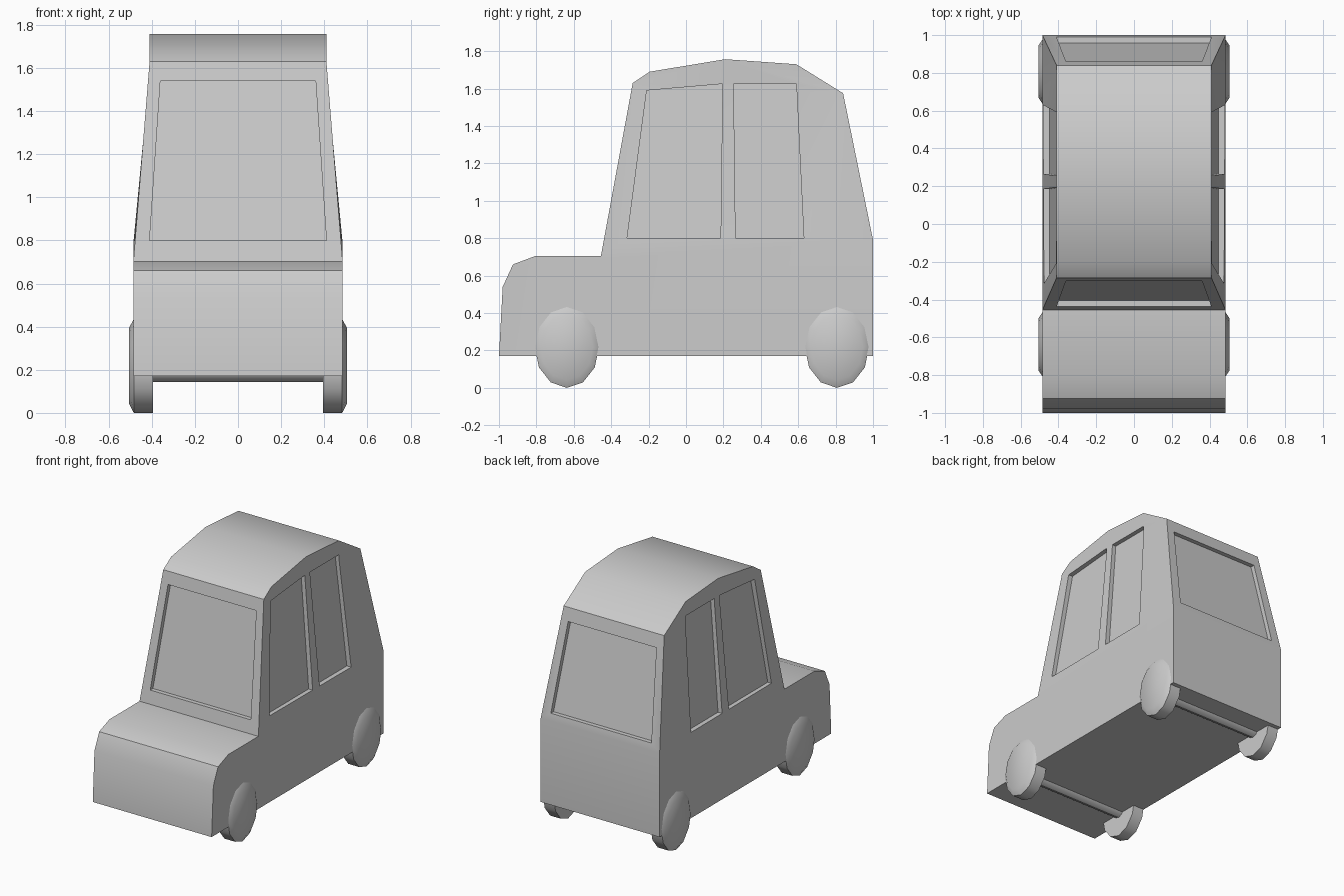
import bpy, bmesh
from math import sin, cos, pi, radians

if "Cube" in bpy.data.objects:
    bpy.data.objects.remove(bpy.data.objects["Cube"])


def make_object(name, verts, faces):
    mesh = bpy.data.meshes.new(name)
    mesh.from_pydata(verts, [], faces)
    bm = bmesh.new()
    bm.from_mesh(mesh)
    bmesh.ops.recalc_face_normals(bm, faces=bm.faces)
    bm.to_mesh(mesh)
    bm.free()
    obj = bpy.data.objects.new(name, mesh)
    bpy.context.collection.objects.link(obj)
    return obj


def smooth(obj, degrees):
    bpy.ops.object.select_all(action='DESELECT')
    obj.select_set(True)
    bpy.context.view_layer.objects.active = obj
    bpy.ops.object.shade_smooth_by_angle(angle=radians(degrees))


def loft(name, rings):
    """Closed solid through a list of equally long rings."""
    n = len(rings[0])
    verts = [v for ring in rings for v in ring]
    faces = [tuple(range(n)), tuple(range(len(verts) - n, len(verts)))]
    for k in range(len(rings) - 1):
        for i in range(n):
            j = (i + 1) % n
            faces.append((k * n + i, k * n + j, (k + 1) * n + j, (k + 1) * n + i))
    return make_object(name, verts, faces)


def ellipse_ring(x, y, z, ry, rz):
    return [(x, y + ry * sin(i * pi / 6), z - rz * cos(i * pi / 6)) for i in range(12)]


# Body: side profile (y, z), narrower at the roof
LOW, TOP = 0.485, 0.41
profile = [(-1, .17), (-.98, .54), (-.925, .66), (-.805, .705), (-.455, .705),
           (-.285, 1.63), (-.195, 1.69), (.21, 1.757), (.59, 1.73), (.84, 1.575),
           (1, .79), (1, .17)]
n = len(profile)
verts = [(s * (TOP if z > 1 else LOW), y, z) for s in (-1, 1) for y, z in profile]
faces = [(i, (i + 1) % n, (i + 1) % n + n, i + n) for i in range(n)]
for o in (0, n):
    for panel in ((0, 1, 2, 3, 4, 10, 11), (4, 5, 9, 10), (5, 6, 7, 8, 9)):
        faces.append(tuple(i + o for i in panel))
body = make_object("car_body", verts, faces)

# Window recesses: each cutter runs from inside the glass plane to well outside
DEPTH = 0.032
cutters = []


def recess(quad, inward):
    inner = [tuple(c + d * DEPTH for c, d in zip(p, inward)) for p in quad]
    outer = [tuple(c - d * 0.1 for c, d in zip(p, inward)) for p in quad]
    cutters.append(loft("window_cutter", [inner, outer]))


def end_window(y0, z0, y1, z1, inward):
    recess([(-.41, y0, z0), (.41, y0, z0), (.36, y1, z1), (-.36, y1, z1)], inward)


end_window(-.4375, .80, -.3015, 1.54, (0, 1, 0))
end_window(.99, .84, .859, 1.48, (0, -1, 0))
for s in (-1, 1):
    for pane in (((-.315, .80), (.185, .80), (.195, 1.625), (-.21, 1.59)),
                 ((.265, .80), (.63, .80), (.59, 1.625), (.255, 1.625))):
        recess([(s * (.479 if z < 1 else .41), y, z) for y, z in pane], (-s, 0, 0))

bpy.context.view_layer.objects.active = body
for cutter in cutters:
    mod = body.modifiers.new("recess", 'BOOLEAN')
    mod.operation = 'DIFFERENCE'
    mod.solver = 'EXACT'
    mod.object = cutter
    bpy.ops.object.modifier_apply(modifier=mod.name)
    bpy.data.objects.remove(cutter)
smooth(body, 30)

# Axles and twelve-sided wheels with a chamfered outer face
RY, RZ, CZ = 0.172, 0.218, 0.218
for end, y in (("front", -.637), ("rear", .807)):
    axle = loft(end + "_axle", [ellipse_ring(x, y, CZ, .058, .074) for x in (-.42, .42)])
    smooth(axle, 35)
    for side, s in (("left", -1), ("right", 1)):
        wheel = loft(f"{end}_{side}_wheel",
                     [ellipse_ring(s * x, y, CZ, RY * k, RZ * k)
                      for x, k in ((.395, 1), (.483, 1), (.505, .81))])
        smooth(wheel, 40)
